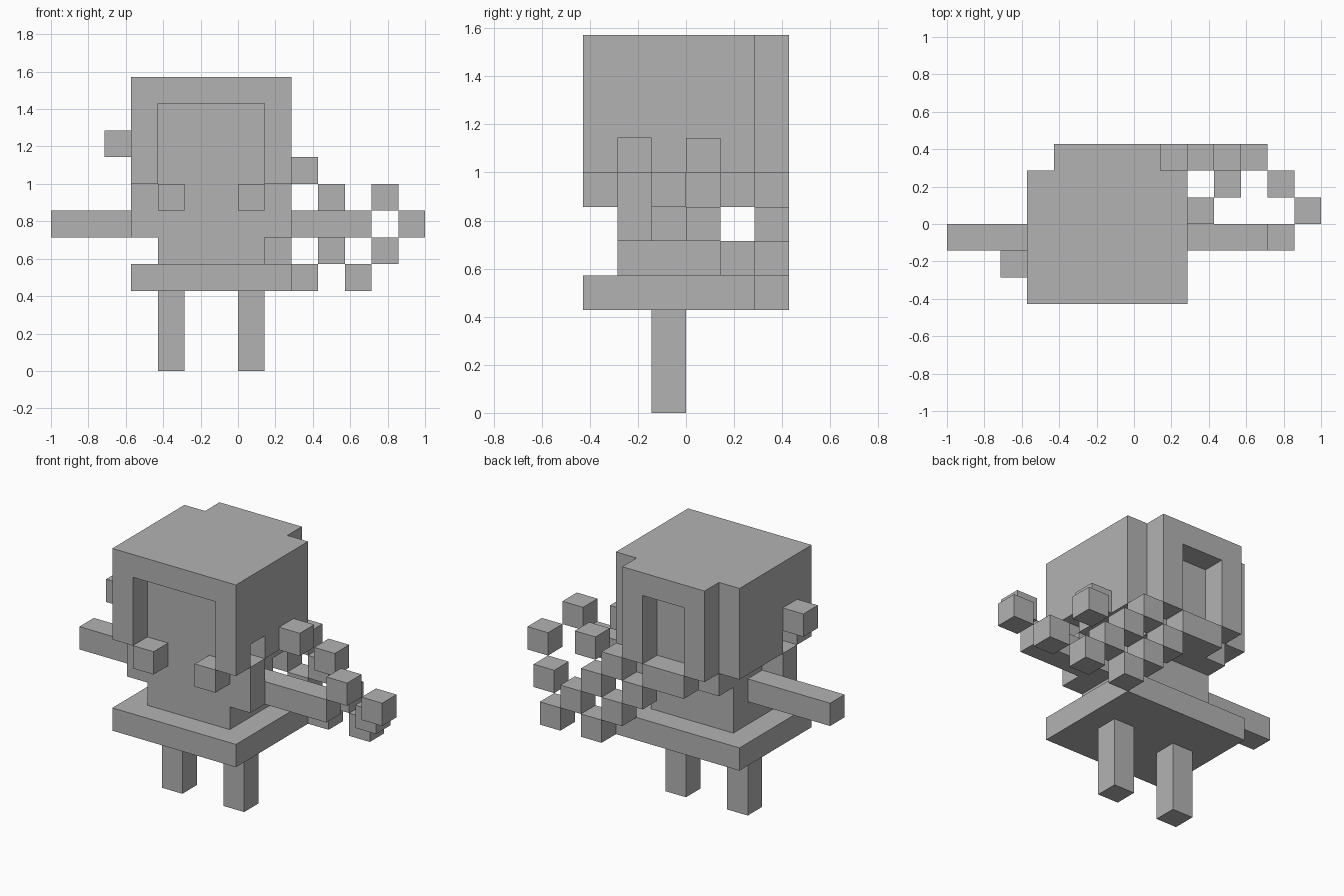
import bpy, bmesh, math
from mathutils import Vector

if "Cube" in bpy.data.objects:
    bpy.data.objects.remove(bpy.data.objects["Cube"])

U = 1 / 7  # size of one block

grey = bpy.data.materials.new("plain_grey")
grey.diffuse_color = (0.45, 0.45, 0.45, 1)
grey.use_nodes = True
grey.node_tree.nodes["Principled BSDF"].inputs["Base Color"].default_value = grey.diffuse_color


def cells(x0, x1, y0, y1, z0, z1):
    return {(x, y, z) for x in range(x0, x1) for y in range(y0, y1) for z in range(z0, z1)}


def cube(x, y, z):
    return cells(x, x + 1, y, y + 1, z, z + 1)


parts = {}

# Head: solid block with a recessed face, ear notches and a raised back panel
head = cells(-4, 2, -3, 2, 7, 11) - cells(-3, 1, -3, -2, 7, 10)
head |= cells(-3, 1, 2, 3, 7, 11) - cells(-2, 0, 2, 3, 7, 10)
for x in (-4, 1):
    head -= cube(x, -2, 7)
parts["head"] = head

# Back of the neck and the step under the back panel
parts["nape"] = cells(-3, 1, 1, 2, 6, 7) | cells(-2, 0, 2, 3, 6, 7)

# Torso and flared skirt
parts["torso"] = cells(-3, 1, -2, 1, 4, 7)
parts["skirt"] = cells(-4, 2, -3, 2, 3, 4)

# Paired parts, mirrored about the middle of the body (x = -1 block)
for side, flip in (("right", False), ("left", True)):
    def paired(x0, x1, *rest):
        return cells(-2 - x1, -2 - x0, *rest) if flip else cells(x0, x1, *rest)
    parts[side + "_side_lock"] = paired(1, 2, -2, -1, 5, 7)
    parts[side + "_arm"] = paired(1, 5, -1, 0, 5, 6)
    parts[side + "_leg"] = paired(0, 1, -1, 0, 0, 3)
    parts[side + "_front_block"] = paired(0, 1, -3, -2, 6, 7)

# Small block on the side of the head
parts["head_side_block"] = cube(-5, -2, 8)

# Checkered cluster behind the body
cluster = set()
for x, z in ((1, 6), (0, 5), (2, 5), (1, 4), (3, 4), (2, 3), (4, 3)):
    cluster |= cube(x, 2, z)
parts["back_cluster"] = cluster

# Ring of floating blocks
ring = set()
for c in ((2, 0, 7), (3, 1, 6), (5, -1, 6), (6, 0, 5), (5, 1, 4)):
    ring |= cube(*c)
parts["floating_ring"] = ring

filled = set().union(*parts.values())


# Only faces open to the air are made, then flat areas are merged
def build(name, blocks):
    bm = bmesh.new()
    for c in sorted(blocks):
        centre = Vector(c) + Vector((0.5, 0.5, 0.5))
        for axis in range(3):
            for sign in (-1, 1):
                n = Vector((0, 0, 0))
                n[axis] = sign
                if tuple(int(a + b) for a, b in zip(c, n)) in filled:
                    continue
                a, b = Vector((0, 0, 0)), Vector((0, 0, 0))
                a[(axis + 1) % 3] = 0.5
                b[(axis + 2) % 3] = 0.5 * sign
                m = centre + n * 0.5
                bm.faces.new([bm.verts.new(p * U) for p in (m - a - b, m + a - b, m + a + b, m - a + b)])
    bmesh.ops.remove_doubles(bm, verts=bm.verts, dist=0.001)
    bmesh.ops.dissolve_limit(bm, angle_limit=math.radians(1), verts=bm.verts, edges=bm.edges)
    mesh = bpy.data.meshes.new(name)
    bm.to_mesh(mesh)
    bm.free()
    mesh.materials.append(grey)
    bpy.context.collection.objects.link(bpy.data.objects.new(name, mesh))


for part, blocks in parts.items():
    build(part, blocks)
